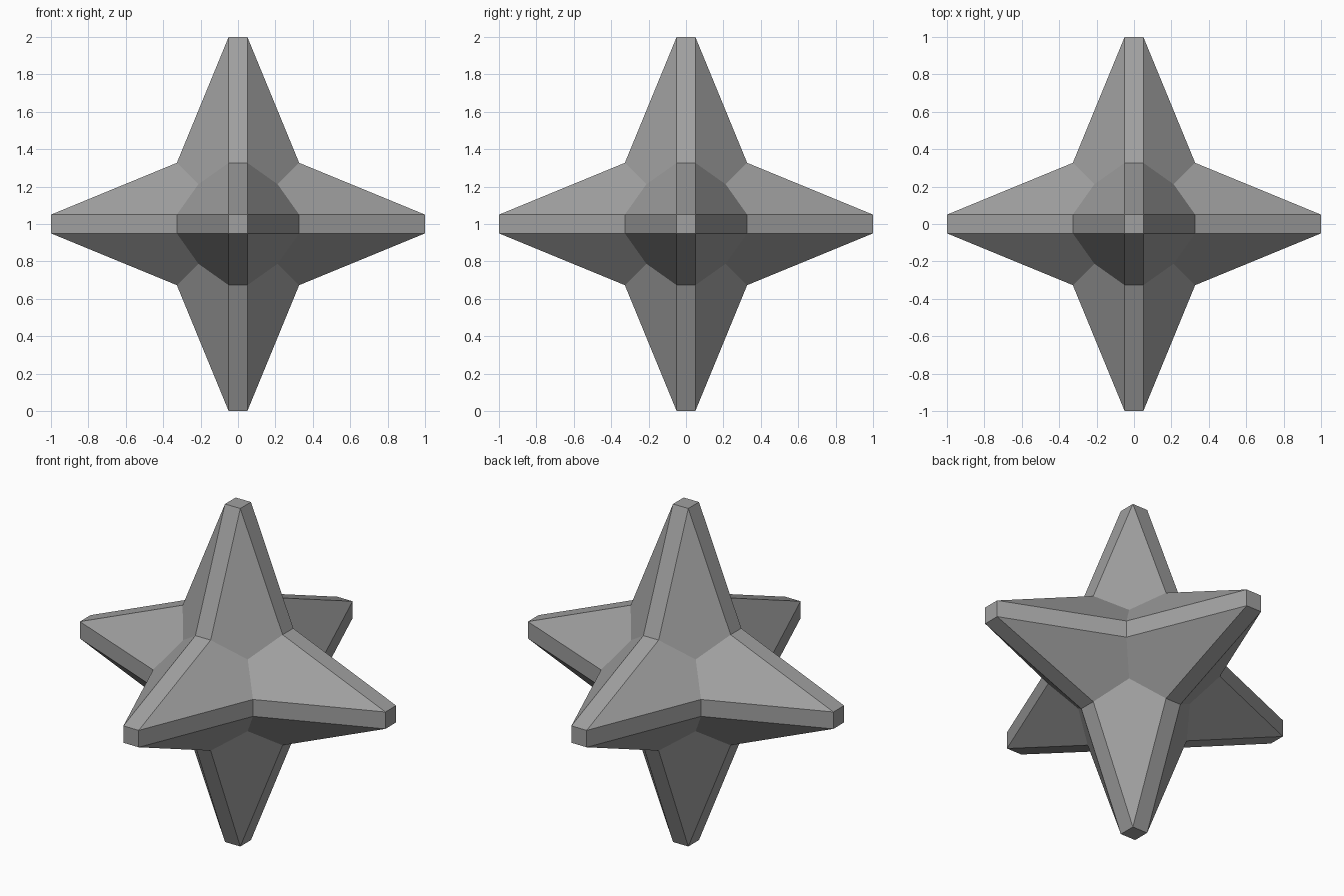
import bpy
import bmesh
from mathutils import Vector, Matrix

cube = bpy.data.objects.get("Cube")
if cube:
    bpy.data.objects.remove(cube, do_unlink=True)

TIP = 0.05       # half width of the square tip and of every ridge strip
BASE = 0.327     # where the ridges of two neighbouring spikes meet
REACH = 1.0      # length of a spike from the centre

# Valley point where three spikes meet, on the plane of the slanted faces
SLOPE = (BASE - TIP) / (REACH - BASE)
VALLEY = (2 * TIP + SLOPE * REACH) / (2 + SLOPE)

grey = bpy.data.materials.new("stone grey")
grey.use_nodes = True
colour = (0.35, 0.35, 0.35, 1)
grey.diffuse_color = colour
grey.node_tree.nodes["Principled BSDF"].inputs["Base Color"].default_value = colour

bm = bmesh.new()


def add_face(points, matrix):
    bm.faces.new([bm.verts.new(matrix @ Vector(p)) for p in points])


def add_spike(direction):
    """One tapered spike: square tip, four ridge strips, four slanted kites."""
    aim = Vector((0, 0, 1)).rotation_difference(Vector(direction)).to_matrix()
    add_face([(TIP, TIP, REACH), (-TIP, TIP, REACH),
              (-TIP, -TIP, REACH), (TIP, -TIP, REACH)], aim)
    for quarter in range(4):
        turn = Matrix(((0, -1, 0), (1, 0, 0), (0, 0, 1)))
        m = aim.copy()
        for _ in range(quarter):
            m = m @ turn
        # Ridge strip
        add_face([(TIP, -TIP, REACH), (BASE, -TIP, BASE),
                  (BASE, TIP, BASE), (TIP, TIP, REACH)], m)
        # Slanted face reaching into the valley
        add_face([(TIP, TIP, REACH), (BASE, TIP, BASE),
                  (VALLEY, VALLEY, VALLEY), (TIP, BASE, BASE)], m)


# Spikes along both ways of each axis
for axis in range(3):
    for sign in (1, -1):
        direction = [0, 0, 0]
        direction[axis] = sign
        add_spike(direction)

# Weld the spikes into one closed body
bmesh.ops.remove_doubles(bm, verts=bm.verts, dist=0.001)
bmesh.ops.recalc_face_normals(bm, faces=bm.faces)

mesh = bpy.data.meshes.new("spiked_star")
bm.to_mesh(mesh)
bm.free()
mesh.materials.append(grey)
star = bpy.data.objects.new("spiked_star", mesh)
star.location.z = REACH
bpy.context.collection.objects.link(star)
